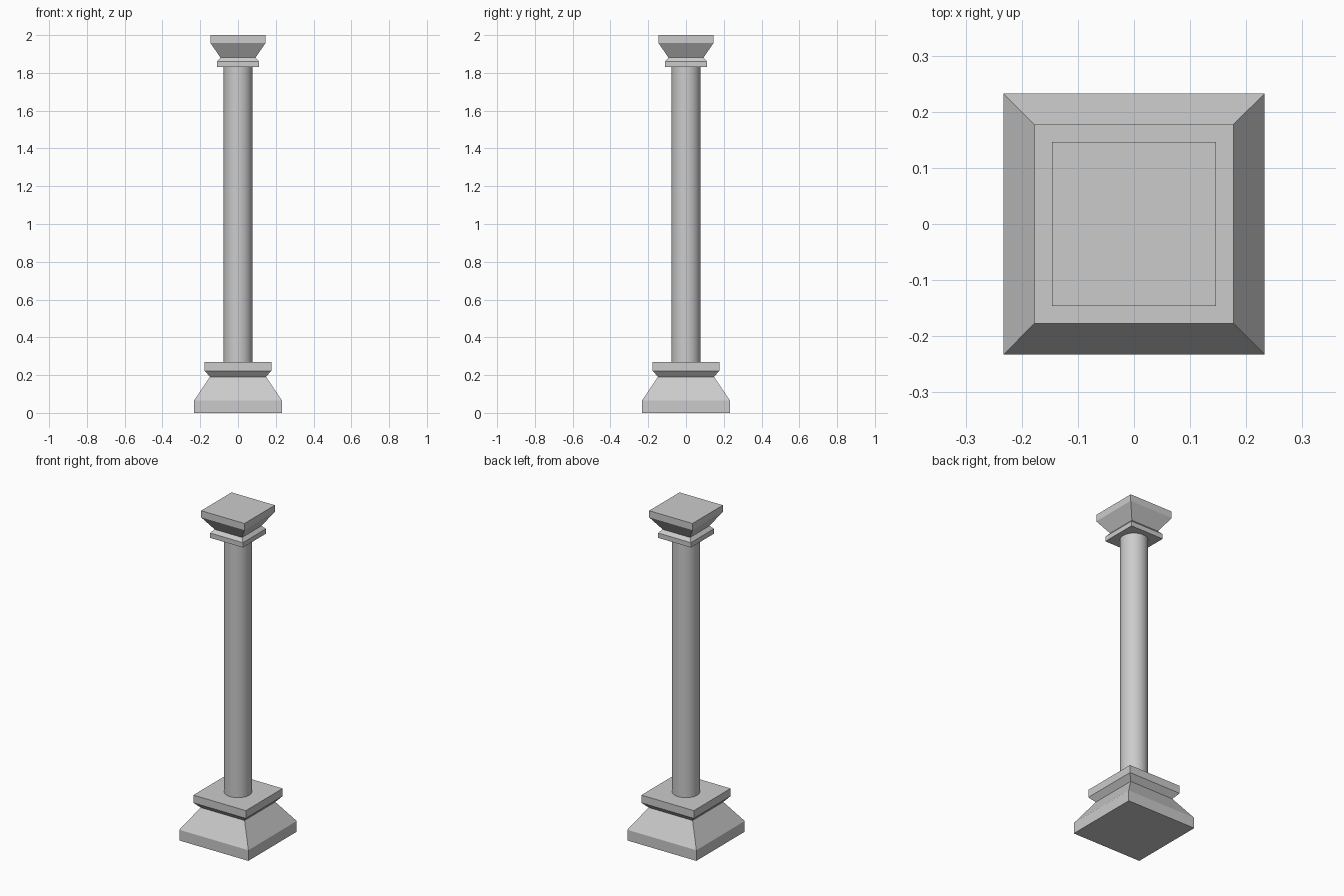
import bpy, bmesh, math

if "Cube" in bpy.data.objects:
    bpy.data.objects.remove(bpy.data.objects["Cube"])

# (half width, height) steps of the square moulding
PROFILE = [(0.233, 0.0), (0.233, 0.065), (0.148, 0.191), (0.177, 0.223), (0.177, 0.27)]


def square_moulding(name, profile):
    """Stack square rings along z and cap both ends."""
    bm = bmesh.new()
    rings = [[bm.verts.new((sx * h, sy * h, z))
              for sx, sy in ((-1, -1), (1, -1), (1, 1), (-1, 1))] for h, z in profile]
    for a, b in zip(rings, rings[1:]):
        for i in range(4):
            j = (i + 1) % 4
            bm.faces.new((a[i], a[j], b[j], b[i]))
    bm.faces.new(rings[0])
    bm.faces.new(rings[-1])
    bmesh.ops.recalc_face_normals(bm, faces=bm.faces)
    mesh = bpy.data.meshes.new(name)
    bm.to_mesh(mesh)
    bm.free()
    obj = bpy.data.objects.new(name, mesh)
    bpy.context.collection.objects.link(obj)
    return obj


# Base, and capital as a smaller upside-down copy of the same moulding
K = 0.627
square_moulding("base", PROFILE)
square_moulding("capital", [(h * K, 2.0 - z * K) for h, z in reversed(PROFILE)])

# Round shaft between them
z0, z1 = 0.27, 2.0 - 0.27 * K
bpy.ops.mesh.primitive_cylinder_add(vertices=32, radius=0.077, depth=z1 - z0,
                                    location=(0, 0, (z0 + z1) / 2))
bpy.context.object.name = "shaft"
bpy.ops.object.shade_smooth_by_angle(angle=math.radians(30))
